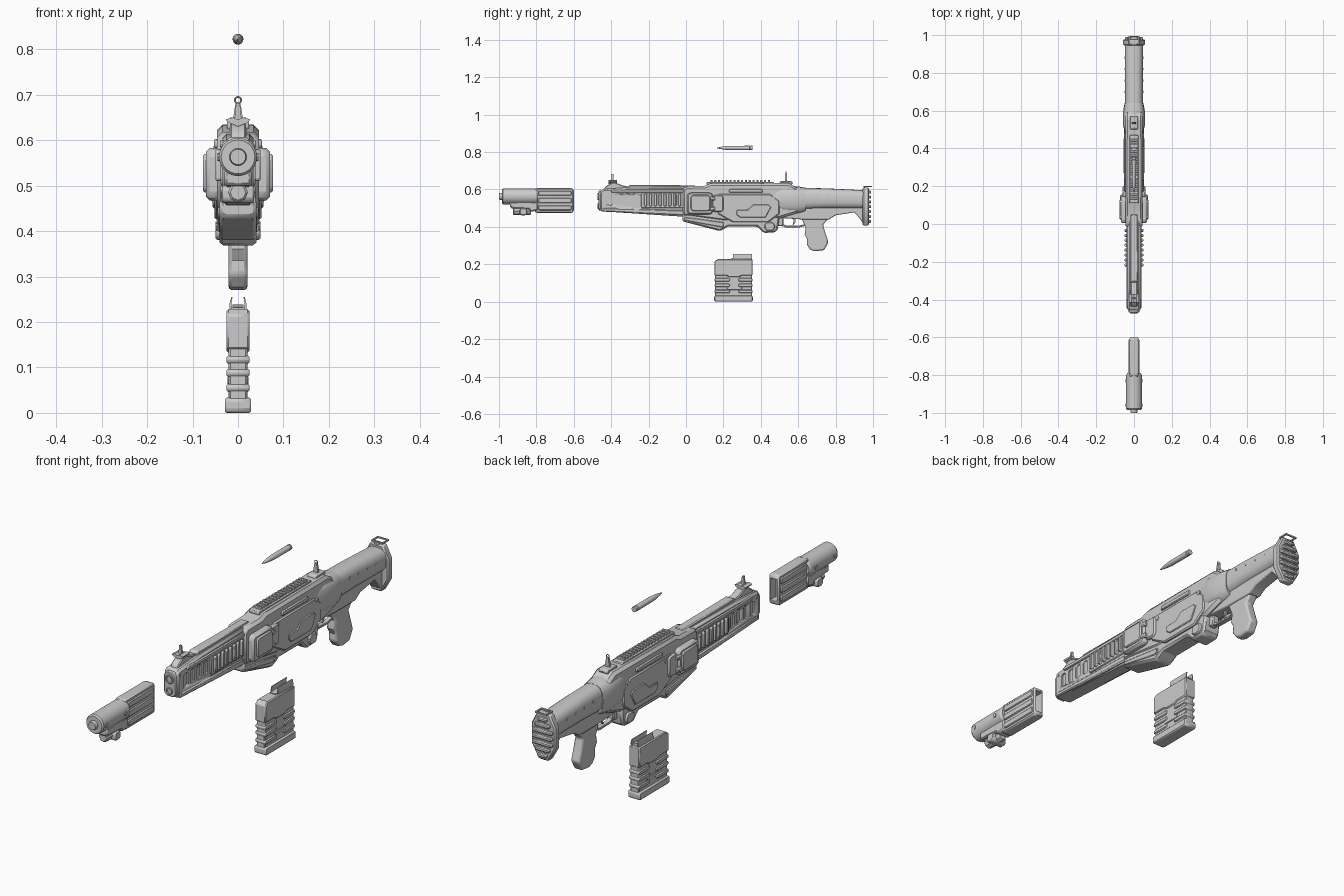
import bpy, bmesh, math
from mathutils import Vector

if "Cube" in bpy.data.objects:
    bpy.data.objects.remove(bpy.data.objects["Cube"])


def finish(name, bm, bevel=0, mirror=False, seg=1, angle=30):
    bmesh.ops.recalc_face_normals(bm, faces=bm.faces)
    me = bpy.data.meshes.new(name)
    bm.to_mesh(me)
    bm.free()
    ob = bpy.data.objects.new(name, me)
    bpy.context.collection.objects.link(ob)
    for p in me.polygons:
        p.use_smooth = True
    me.set_sharp_from_angle(angle=math.radians(angle))
    if bevel:
        m = ob.modifiers.new("bevel", 'BEVEL')
        m.width, m.segments, m.limit_method = bevel, seg, 'ANGLE'
        m.angle_limit = math.radians(40)
    if mirror:
        ob.modifiers.new("mirror", 'MIRROR')
    return ob


def prism(name, pts, a, b, axis='x', **kw):
    """Extrude a 2D profile from a to b: (y,z) along x, or (x,z) along y."""
    bm = bmesh.new()
    put = (lambda p, t: (t, p[0], p[1])) if axis == 'x' else (lambda p, t: (p[0], t, p[1]))
    lo = [bm.verts.new(put(p, a)) for p in pts]
    hi = [bm.verts.new(put(p, b)) for p in pts]
    bm.faces.new(lo)
    bm.faces.new(hi)
    for i in range(len(pts)):
        j = (i + 1) % len(pts)
        bm.faces.new((lo[i], lo[j], hi[j], hi[i]))
    return finish(name, bm, **kw)


def slab(name, pts, hw, **kw):
    return prism(name, pts, -hw, hw, **kw)


def rect(y0, y1, z0, z1, c=0):
    if not c:
        return [(y0, z0), (y1, z0), (y1, z1), (y0, z1)]
    return [(y0 + c, z0), (y1 - c, z0), (y1, z0 + c), (y1, z1 - c),
            (y1 - c, z1), (y0 + c, z1), (y0, z1 - c), (y0, z0 + c)]


def loft(name, rings, n=24, power=1.0, x=0, **kw):
    """Rounded sections along y: (y, z_low, z_high, half_width)."""
    bm = bmesh.new()
    f = lambda v: math.copysign(abs(v) ** power, v)
    loops = []
    for y, z0, z1, w in rings:
        loops.append([bm.verts.new((x + w * f(math.cos(2 * math.pi * i / n)), y,
                      (z0 + z1) / 2 + (z1 - z0) / 2 * f(math.sin(2 * math.pi * i / n)))) for i in range(n)])
    for a, b in zip(loops, loops[1:]):
        for i in range(n):
            j = (i + 1) % n
            bm.faces.new((a[i], a[j], b[j], b[i]))
    bm.faces.new(loops[0])
    bm.faces.new(loops[-1])
    return finish(name, bm, **kw)


def lathe(name, z, prof, n=24, **kw):
    return loft(name, [(y, z - r, z + r, r) for y, r in prof], n, **kw)


def screw(name, y, z, x, r=.007, d=.004):
    c = [(y + r * math.cos(k * math.pi / 4), z + r * math.sin(k * math.pi / 4)) for k in range(8)]
    prism(name, c, x - .004, x + d, mirror=True)


def cut(ob, cutters):
    for c in cutters:
        m = ob.modifiers.new("cut", 'BOOLEAN')
        m.operation, m.object, m.solver = 'DIFFERENCE', c, 'EXACT'
        c.hide_render = True
        c.hide_set(True)


# Bullet
lathe("bullet", .822, [(.165, .001), (.18, .005), (.205, .009), (.235, .0115), (.34, .012),
                       (.342, .010), (.347, .010), (.348, .012), (.355, .012)], 16)

# Muzzle module: round front, box rear
lathe("muzzle_tube", .563, [(-.985, .037), (-.978, .042), (-.80, .042), (-.79, .036)], 32)
lathe("muzzle_cap", .563, [(-1.0, .017), (-.99, .019), (-.97, .019)])
box = slab("muzzle_box", rect(-.81, -.6, .475, .607, .008), .024, bevel=.006)
cut(box, [slab("muzzle_box_cutter", rect(-.64, -.58, .495, .59), .016)])
for i, z in enumerate((.502, .541, .58)):
    prism(f"muzzle_side_rib_{i}", rect(-.79, -.612, z - .013, z + .013, .004), .02, .029, bevel=.003, mirror=True)
slab("muzzle_under_block", [(-.94, .50), (-.94, .535), (-.79, .535), (-.79, .49), (-.83, .48), (-.84, .495)], .03, bevel=.006)
lathe("muzzle_under_knob", .485, [(-.925, .017), (-.92, .022), (-.84, .022), (-.83, .018)], 8)
prism("muzzle_clamp", rect(-.89, -.85, .462, .50, .008), -.035, .035, bevel=.004)
for i, y in enumerate((-.96, -.83)):
    screw(f"muzzle_screw_{i}", y, .563, .041, .009)

# Handguard with slots and cooling ribs
guard = slab("handguard", [(-.46, .484), (-.46, .592), (-.445, .602), (-.3, .612), (.02, .615), (.02, .455), (-.05, .457)], .034, bevel=.009)
cut(guard, [prism(f"slot_cutter_{s}{i}", rect(y - .013, y + .013, .515, .575, .006), s * .027, s * .06)
            for s in (-1, 1) for i, y in enumerate((-.405, -.36, -.315, -.27))])
slab("handguard_lower_strip", [(-.45, .482), (-.45, .502), (.01, .488), (.01, .46)], .039, bevel=.005)
prism("handguard_upper_strip", rect(-.4, .01, .583, .6, .005), .025, .04, bevel=.003, mirror=True)
prism("rib_bed", rect(-.24, -.01, .5, .585, .008), .03, .039, bevel=.003, mirror=True)
for i in range(8):
    y = -.216 + i * .026
    prism(f"cooling_rib_{i}", rect(y - .008, y + .008, .51, .58, .004), .03, .049, bevel=.003, mirror=True)
slab("handguard_top_rail", [(-.32, .605), (-.3, .625), (.05, .622), (.05, .6)], .02, bevel=.004)
for z in (.495, .58):
    screw(f"handguard_screw_{z}", -.44, z, .033)
# Front plate with two bores
prism("front_plate", [(-.028, .5), (-.016, .488), (.016, .488), (.028, .5), (.028, .58), (.016, .594), (-.016, .594), (-.028, .58)],
      -.468, -.45, axis='y', bevel=.003)
for i, (z, r) in enumerate(((.563, .019), (.512, .015))):
    ring = lathe(f"bore_ring_{i}", z, [(-.473, r - .002), (-.471, r), (-.45, r)])
    cut(ring, [lathe(f"bore_cutter_{i}", z, [(-.49, r * .7), (-.458, r * .7)])])

# Receiver
slab("receiver_upper", [(-.02, .46), (-.02, .6), (.0, .618), (.1, .62), (.13, .632), (.55, .634), (.6, .605),
                        (.6, .475), (.5, .445), (.2, .43)], .046, bevel=.012)
slab("receiver_lower", [(-.02, .43), (-.02, .47), (.48, .47), (.5, .445), (.49, .385), (.475, .37), (.415, .368), (.38, .402),
                        (.225, .402), (.205, .39), (.18, .378)], .041, bevel=.008)
prism("receiver_step", [(.17, .47), (.17, .575), (.45, .575), (.5, .54), (.5, .47), (.44, .425), (.25, .425)],
      .03, .052, bevel=.005, mirror=True)
prism("side_panel", [(.29, .45), (.27, .465), (.27, .49), (.33, .492), (.36, .52), (.44, .52), (.455, .505), (.425, .45)],
      .045, .056, bevel=.003, mirror=True)
prism("upper_strip", rect(.23, .41, .583, .602, .004), .04, .053, bevel=.003, mirror=True)
prism("lower_front_strip", [(-.01, .435), (-.01, .452), (.2, .425), (.2, .397)], .035, .045, bevel=.003, mirror=True)
prism("lower_rear_lug", rect(.42, .475, .38, .425, .012), .035, .049, bevel=.004, mirror=True)
# Side boxes
prism("side_box", rect(.005, .145, .467, .583, .012), .035, .07, bevel=.008, mirror=True)
prism("side_box_plate", rect(.025, .13, .485, .57, .01), .06, .077, bevel=.004, mirror=True)
prism("side_box_rear", rect(.14, .2, .48, .57, .01), .035, .06, bevel=.005, mirror=True)
for i, z in enumerate((.498, .552)):
    prism(f"side_box_hinge_{i}", rect(.12, .155, z - .01, z + .01), .05, .073, bevel=.004, mirror=True)
for i, (y, z) in enumerate(((.46, .4), (.47, .56), (.21, .555), (.19, .41))):
    screw(f"receiver_screw_{i}", y, z, .05 if z > .45 else .044, .009)

# Toothed top rail
slab("top_rail", rect(.11, .47, .622, .641, .004), .024, bevel=.004)
for i in range(16):
    slab(f"rail_tooth_{i}", rect(.13 + i * .0205, .142 + i * .0205, .638, .65), .019, bevel=.002)
prism("rail_flare", [(.025, .615), (.04, .623), (.036, .632), (.02, .628)], .14, .45, axis='y', mirror=True)

# Sights
slab("front_sight_base", [(-.44, .6), (-.43, .615), (-.4, .636), (-.38, .638), (-.34, .622), (-.29, .612)], .018, bevel=.004)
prism("front_sight_wing", [(.0, .63), (.024, .64), (.026, .646), (.012, .65), (.0, .645)], -.415, -.37, axis='y', mirror=True)
prism("front_sight_post", [(-.009, .635), (.009, .635), (.004, .682), (-.004, .682)], -.397, -.388, axis='y')
slab("rear_sight_base", rect(.5, .57, .625, .645, .006), .022, bevel=.004)
prism("rear_sight_post", [(-.012, .64), (.012, .64), (.005, .684), (-.005, .684)], .53, .54, axis='y')
bpy.ops.mesh.primitive_torus_add(major_radius=.007, minor_radius=.002, major_segments=16, minor_segments=6,
                                 location=(0, .535, .688), rotation=(math.pi / 2, 0, 0))
bpy.context.object.name = "rear_sight_ring"

# Stock
loft("stock_collar", [(.45, .49, .61, .042), (.52, .475, .622, .057), (.6, .47, .616, .057), (.64, .48, .61, .05)], 16, .7)
loft("stock_tube", [(.58, .49, .61, .047), (.75, .497, .606, .048), (.95, .497, .596, .049)], 24, .75)
slab("stock_lower", [(.5, .5), (.5, .448), (.62, .44), (.765, .44), (.8, .462), (.9, .478), (.925, .45), (.945, .42), (.955, .42), (.955, .53), (.6, .53)],
     .028, bevel=.01, seg=2)
for i, y in enumerate((.7, .76, .82, .88)):
    screw(f"stock_screw_{i}", y, .568 - i * .003, .045, .006)
# Butt pad with ridges
hexa = lambda k, z0, z1: [(-.024 * k, z0), (.024 * k, z0), (.058 * k, z0 + .06), (.058 * k, z1 - .055), (.03 * k, z1),
                          (-.03 * k, z1), (-.058 * k, z1 - .055), (-.058 * k, z0 + .06)]
prism("butt_plate", hexa(1, .407, .61), .945, .978, axis='y', bevel=.006)
for i in range(7):
    z = .43 + i * .026
    w = .022 + .026 * min(1, i / 2, (6 - i) / 2)
    prism(f"butt_ridge_{i}", rect(-w, w, z - .008, z + .008), .97, .99, axis='y', bevel=.004)
# Sling loop on the butt
prism("sling_bar_side", rect(.95, .995, .612, .618), .022, .028, mirror=True)
for i, y in enumerate((.95, .989)):
    slab(f"sling_bar_{i}", rect(y, y + .006, .612, .618), .028)
slab("sling_post", rect(.948, .958, .595, .615), .012)

# Pistol grip
slab("pistol_grip", [(.60, .47), (.62, .44), (.64, .395), (.634, .36), (.648, .335), (.645, .305), (.666, .277), (.69, .27), (.738, .275),
                     (.762, .318), (.748, .36), (.732, .41), (.765, .45)], .021, bevel=.008, seg=2)
# Trigger and guard
slab("trigger_guard", [(.49, .43), (.49, .415), (.53, .398), (.60, .396), (.638, .405), (.638, .415), (.60, .406), (.535, .408)], .011, bevel=.002)
slab("trigger_guard_front", rect(.49, .52, .405, .455), .016, bevel=.004)
slab("trigger", [(.57, .455), (.588, .455), (.585, .425), (.575, .41), (.57, .412), (.576, .43)], .005, bevel=.001)

# Magazine
slab("magazine_core", rect(.155, .353, .01, .22), .0205, bevel=.004)
slab("magazine_upper", [(.152, .14), (.152, .215), (.17, .228), (.356, .228), (.356, .14), (.3, .14), (.285, .132), (.23, .132), (.215, .14)],
     .025, bevel=.004)
for i, z in enumerate((.117, .088, .055)):
    for j, (a, b) in enumerate(((.152, .235), (.28, .356))):
        slab(f"magazine_band_{i}{j}", rect(a, b, z - .009, z + .009, .005), .025, bevel=.003)
slab("magazine_link", rect(.22, .3, .063, .08, .004), .0235, bevel=.002)
slab("magazine_base", rect(.15, .358, 0, .034, .006), .029, bevel=.005)
prism("magazine_lip", [(.012, .22), (.018, .22), (.0185, .24), (.015, .255), (.012, .255), (.0145, .24)], .25, .352, axis='y', mirror=True)
slab("magazine_follower", [(.24, .222), (.24, .232), (.345, .238), (.345, .222)], .012)
